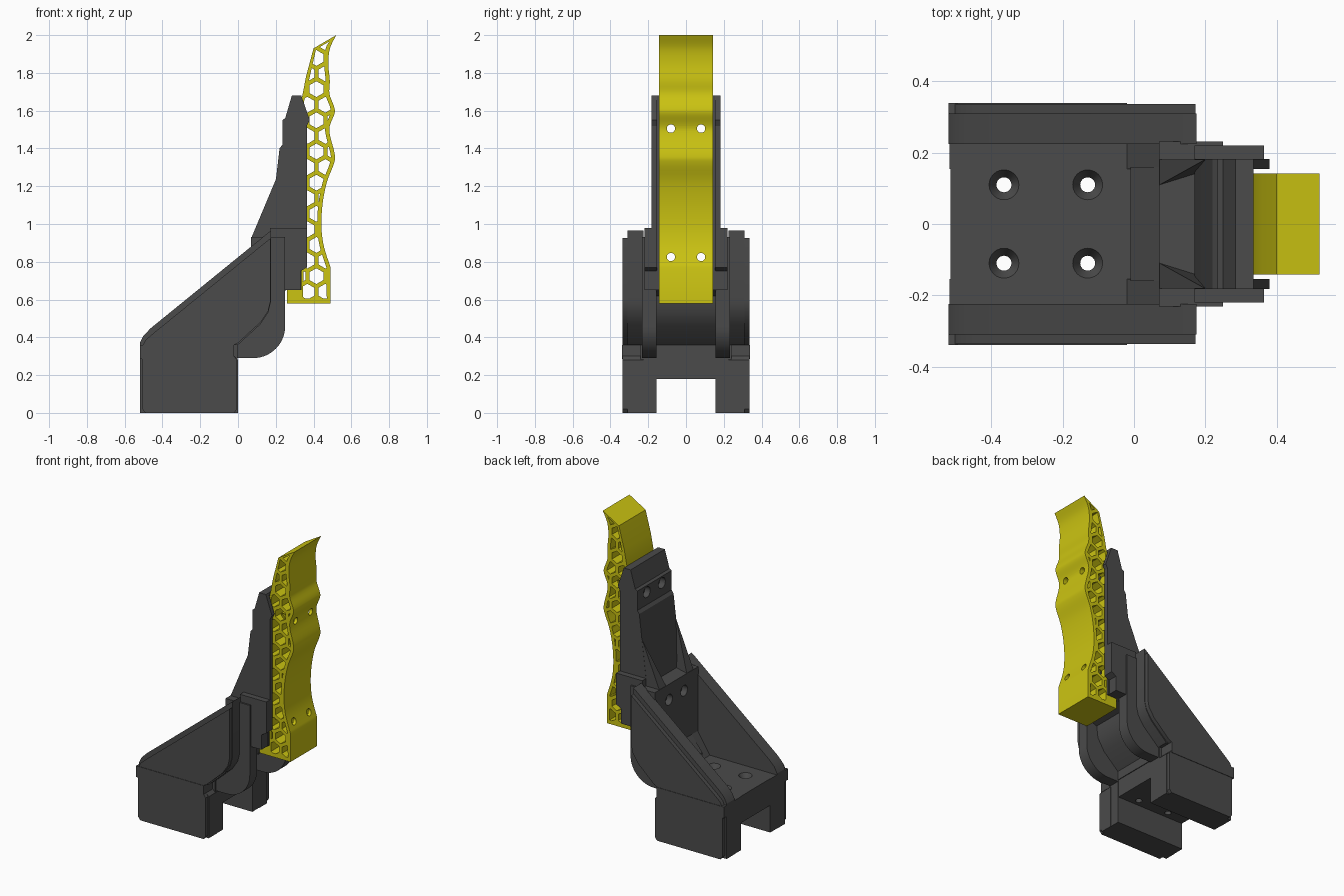
import bpy, bmesh, math
from mathutils import Matrix, Vector

cube = bpy.data.objects.get("Cube")
if cube:
    bpy.data.objects.remove(cube, do_unlink=True)


def material(name, rgb):
    m = bpy.data.materials.new(name)
    m.use_nodes = True
    m.diffuse_color = (*rgb, 1)
    m.node_tree.nodes["Principled BSDF"].inputs["Base Color"].default_value = (*rgb, 1)
    return m


GREY = material("dark grey", (0.07, 0.07, 0.07))
YELLOW = material("yellow", (0.6, 0.55, 0.006))


def add_prism(bm, pts, y0, y1):
    """Extrude an (x, z) outline from y0 to y1."""
    f = bm.faces.new([bm.verts.new((x, y0, z)) for x, z in pts])
    new = bmesh.ops.extrude_face_region(bm, geom=[f])["geom"]
    bmesh.ops.translate(bm, vec=(0, y1 - y0, 0),
                        verts=[v for v in new if isinstance(v, bmesh.types.BMVert)])


def finish(bm, name, mat=None):
    bmesh.ops.recalc_face_normals(bm, faces=bm.faces)
    me = bpy.data.meshes.new(name)
    bm.to_mesh(me)
    bm.free()
    ob = bpy.data.objects.new(name, me)
    bpy.context.collection.objects.link(ob)
    if mat:
        me.materials.append(mat)
    else:
        ob.hide_render = True
    return ob


def prism(name, pts, y0, y1, mat=None):
    bm = bmesh.new()
    add_prism(bm, pts, y0, y1)
    return finish(bm, name, mat)


def rect(x0, x1, z0, z1):
    return [(x0, z0), (x1, z0), (x1, z1), (x0, z1)]


def add_cone(bm, a, b, r1, r2):
    a, b = Vector(a), Vector(b)
    rot = (b - a).to_track_quat('Z', 'Y').to_matrix().to_4x4()
    bmesh.ops.create_cone(bm, cap_ends=True, segments=24, radius1=r1, radius2=r2,
                          depth=(b - a).length,
                          matrix=Matrix.Translation((a + b) / 2) @ rot)


def boolean(ob, cutter, op='DIFFERENCE'):
    """Apply a boolean and delete the cutter."""
    mod = ob.modifiers.new("cut", 'BOOLEAN')
    mod.operation, mod.object, mod.solver = op, cutter, 'EXACT'
    bpy.context.view_layer.objects.active = ob
    bpy.ops.object.modifier_apply(modifier=mod.name)
    bpy.data.objects.remove(cutter, do_unlink=True)


def drill(ob, holes):
    """Each hole is a list of cones: (start, end, radius1, radius2)."""
    for cones in holes:
        for c in cones:
            bm = bmesh.new()
            add_cone(bm, *c)
            boolean(ob, finish(bm, "drill"))


def smooth_curve(pts, n=5):
    """Catmull-Rom curve through the points."""
    p = [Vector(q) for q in [pts[0], *pts, pts[-1]]]
    out = []
    for a, b, c, d in zip(p, p[1:], p[2:], p[3:]):
        for i in range(n):
            t = i / n
            out.append(tuple(0.5 * (2 * b + (c - a) * t + (2 * a - 5 * b + 4 * c - d) * t * t
                                    + (3 * b - a - 3 * c + d) * t ** 3)))
    return out + [tuple(pts[-1])]


def arc(cx, cz, r, a0, a1, n=14):
    angles = [math.radians(a0 + (a1 - a0) * i / n) for i in range(n + 1)]
    return [(cx + r * math.cos(a), cz + r * math.sin(a)) for a in angles]


# Base floor with countersunk screw holes
floor = prism("base_floor", rect(-0.515, -0.005, 0.18, 0.36), -0.24, 0.24, GREY)
for hx in (-0.365, -0.13):
    for hy in (-0.11, 0.11):
        drill(floor, [[((hx, hy, 0.1), (hx, hy, 0.4), 0.021, 0.021),
                       ((hx, hy, 0.325), (hx, hy, 0.365), 0.021, 0.045)]])

# Curved mount wall between the two arms
mount = prism("mount_wall", [(-0.01, 0.30), (-0.01, 0.40), (0.07, 0.50), (0.07, 0.93),
                             (0.255, 0.93), (0.255, 0.65), (0.17, 0.62), (0.16, 0.54),
                             (0.11, 0.46), (0.0, 0.36), (0.0, 0.30)], -0.16, 0.16, GREY)

# Upright spine with stepped rear face
rear = [(0.17, 0.92), (0.17, 0.98), (0.20, 1.23), (0.22, 1.40), (0.235, 1.42),
        (0.235, 1.55), (0.25, 1.56), (0.285, 1.68), (0.335, 1.68)]
spine = prism("upright_spine", rear + [(0.335, 0.65), (0.25, 0.65), (0.25, 0.92)],
              -0.156, 0.156, GREY)

# Wall, flange and arm outlines
wall_inner = [(-0.52, 0), (0, 0), (0, 0.28), (-0.02, 0.30), (-0.02, 0.36), (0, 0.36),
              (0.12, 0.47), (0.16, 0.53), (0.175, 0.59), (0.175, 0.965), (0.155, 0.95),
              (-0.46, 0.45), (-0.50, 0.41), (-0.52, 0.37)]
wall_outer = [(-0.507, 0.02), (-0.49, 0.0), (-0.02, 0), (-0.005, 0.02), (-0.005, 0.28),
              (-0.02, 0.30), (-0.02, 0.36), (0, 0.37), (0.12, 0.48), (0.16, 0.54),
              (0.172, 0.59), (0.172, 0.925), (-0.45, 0.42), (-0.49, 0.385), (-0.507, 0.35)]
flange = rear + [(0.38, 1.55), (0.365, 1.52), (0.365, 0.77), (0.33, 0.75),
                 (0.33, 0.65), (0.25, 0.65), (0.25, 0.92)]
collar = [(0.17, 0.65), (0.33, 0.65), (0.33, 0.75), (0.365, 0.77), (0.365, 0.98), (0.17, 0.98)]
arm = ([(-0.02, 0.29)] + arc(0.08, 0.46, 0.17, -90, 0)
       + [(0.25, 0.93), (0.07, 0.93), (0.07, 0.5), (-0.02, 0.36)])

for s, side in ((-1, "front"), (1, "back")):
    prism(side + "_base_rail", rect(-0.518, -0.002, 0, 0.36), s * 0.155, s * 0.24, GREY)
    prism(side + "_side_wall", wall_inner, s * 0.225, s * 0.31, GREY)
    prism(side + "_side_wall_skin", wall_outer, s * 0.305, s * 0.337, GREY)
    prism(side + "_wall_ledge", rect(-0.52, -0.02, 0.285, 0.36), s * 0.30, s * 0.34, GREY)
    prism(side + "_mount_arm", arm, s * 0.155, s * 0.232, GREY)
    prism(side + "_upright_flange", flange, s * 0.154, s * 0.182, GREY)
    prism(side + "_collar", collar, s * 0.155, s * 0.221, GREY)
    # Tapered gusset at the foot of the upright
    bm = bmesh.new()
    for co in ((0.072, 0.181, 0.93), (0.072, 0.11, 0.93), (0.2, 0.181, 0.93),
               (0.2, 0.15, 0.93), (0.2, 0.181, 1.235)):
        bm.verts.new((co[0], s * co[1], co[2]))
    bmesh.ops.convex_hull(bm, input=bm.verts)
    finish(bm, side + "_gusset", GREY)

# Contoured grip
grip_curve = smooth_curve([
    (0.49, 0.77), (0.455, 0.88), (0.442, 0.98), (0.447, 1.10), (0.47, 1.22), (0.508, 1.32),
    (0.512, 1.37), (0.487, 1.47), (0.486, 1.52), (0.511, 1.585), (0.509, 1.62),
    (0.484, 1.69), (0.486, 1.76), (0.478, 1.85), (0.487, 1.93), (0.52, 2.0)])
grip = prism("grip", [(0.26, 0.58), (0.49, 0.58)] + grip_curve
             + [(0.40, 1.93), (0.36, 1.78), (0.335, 1.65), (0.33, 0.65), (0.26, 0.65)],
             -0.142, 0.142, YELLOW)

# Honeycomb openings, trimmed to a frame just inside the grip outline
bm = bmesh.new()
pitch, width = 0.0825, 0.095
for row in range(-15, 5):
    for col in (-1, 0, 1):
        cx = 0.415 + (col + (0.5 if row % 2 else 0)) * width
        cz = 1.714 + row * pitch
        add_prism(bm, [(cx + 0.042 * math.sin(k * math.pi / 3),
                        cz + 0.042 * math.cos(k * math.pi / 3)) for k in range(6)], -0.3, 0.3)
comb = finish(bm, "honeycomb")
frame = prism("honeycomb_frame", [(0.345, 0.605), (0.47, 0.605)]
              + [(x - 0.022, z) for x, z in grip_curve if z < 1.95]
              + [(0.483, 1.966), (0.413, 1.925), (0.38, 1.78), (0.35, 1.65)], -0.25, 0.25)
boolean(comb, frame, 'INTERSECT')
boolean(grip, comb)

# Bolt holes running through grip, spine and mount
for hy in (-0.08, 0.08):
    for hz, face in ((0.825, 0.07), (1.505, 0.235)):
        through = ((0, hy, hz), (0.7, hy, hz), 0.022, 0.022)
        bore = ((face - 0.05, hy, hz), (face + 0.04, hy, hz), 0.036, 0.036)
        drill(grip, [[through]])
        drill(spine, [[through] + ([bore] if hz > 1 else [])])
        if hz < 1:
            drill(mount, [[through, bore]])

# Smooth the curved faces and keep hard edges
bpy.ops.object.select_all(action='DESELECT')
for ob in bpy.data.objects:
    if ob.type == 'MESH' and ob.data.materials and ob.data.materials[0] in (GREY, YELLOW):
        ob.select_set(True)
        bpy.context.view_layer.objects.active = ob
bpy.ops.object.shade_smooth_by_angle(angle=math.radians(25))
